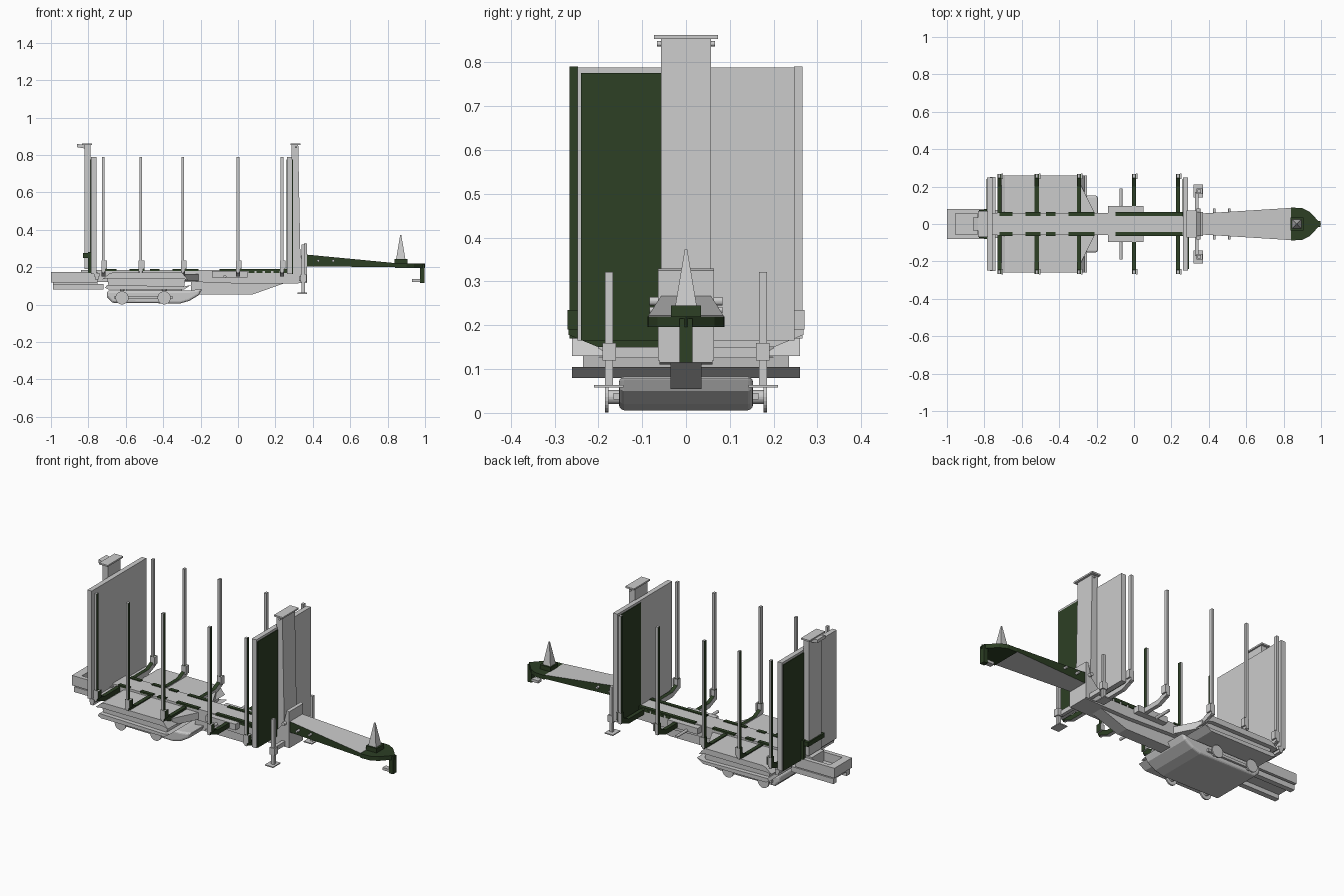
import bpy, bmesh, math
from mathutils import Vector

old = bpy.data.objects.get("Cube")
if old:
    bpy.data.objects.remove(old, do_unlink=True)


def material(name, rgb):
    m = bpy.data.materials.new(name)
    m.use_nodes = True
    m.diffuse_color = (*rgb, 1)
    bsdf = next(n for n in m.node_tree.nodes if n.type == 'BSDF_PRINCIPLED')
    bsdf.inputs["Base Color"].default_value = (*rgb, 1)
    return m


GREY = material("light grey", (0.6, 0.6, 0.6))
GREEN = material("dark green", (0.026, 0.05, 0.018))


def finish(name, bm, mat=GREY, rule=None):
    """Make an object; faces meeting the rule become green."""
    bmesh.ops.recalc_face_normals(bm, faces=bm.faces)
    me = bpy.data.meshes.new(name)
    me.materials.append(mat)
    if rule:
        me.materials.append(GREEN)
        for f in bm.faces:
            f.material_index = int(rule(f.normal, f.calc_center_median()))
    bm.to_mesh(me)
    bm.free()
    ob = bpy.data.objects.new(name, me)
    bpy.context.collection.objects.link(ob)
    return ob


def box(name, x, y, z, mat=GREY, rule=None):
    bm = bmesh.new()
    bmesh.ops.create_cube(bm, size=1)
    for v in bm.verts:
        v.co = [(r[0] + r[1]) / 2 + c * (r[1] - r[0]) for r, c in zip((x, y, z), v.co)]
    return finish(name, bm, mat, rule)


def prism(name, pts, axis, a, b, mat=GREY, rule=None):
    """Extrude a 2D profile along an axis: the profile uses the other two axes."""
    bm = bmesh.new()

    def place(p, d):
        return {'x': (d, *p), 'y': (p[0], d, p[1]), 'z': (*p, d)}[axis]
    lo = [bm.verts.new(place(p, a)) for p in pts]
    hi = [bm.verts.new(place(p, b)) for p in pts]
    n = len(pts)
    bm.faces.new(lo)
    bm.faces.new(hi)
    for i in range(n):
        bm.faces.new((lo[i], lo[(i + 1) % n], hi[(i + 1) % n], hi[i]))
    return finish(name, bm, mat, rule)


def cylinder(name, centre, r, depth, axis='y', mat=GREY, r2=None, sides=24):
    bm = bmesh.new()
    bmesh.ops.create_cone(bm, cap_ends=True, segments=sides, radius1=r,
                          radius2=r if r2 is None else r2, depth=depth)
    rot = {'x': (0, math.pi / 2, 0), 'y': (math.pi / 2, 0, 0), 'z': (0, 0, 0)}[axis]
    ob = finish(name, bm, mat)
    ob.location, ob.rotation_euler = centre, rot
    return ob


def both(s, a, b):
    return tuple(sorted((s * a, s * b)))


def side_rule(n, c):
    return n.x * c.y < -0.05 * abs(c.y)


# Chassis spine with a tapered keel
prism("spine", [(-0.75, 0.12), (-0.2, 0.12), (0.08, 0.11), (0.37, 0.115), (0.37, 0.185),
                (-0.75, 0.185)], 'y', -0.06, 0.06)
prism("keel", [(-0.25, 0.055), (0.08, 0.055), (0.25, 0.115), (-0.25, 0.125)], 'y', -0.035, 0.035)
for s in (-1, 1):
    for x0, x1 in ((-0.72, -0.65), (-0.58, -0.5), (-0.47, -0.42), (-0.35, -0.21), (-0.1, 0.26)):
        box("spine_top_strip", (x0, x1), both(s, 0.042, 0.063), (0.18, 0.19), GREEN)
    for i in range(5):
        x = 0.055 + i * 0.045
        box("spine_side_slot", (x, x + 0.032), both(s, 0.06, 0.064), (0.168, 0.182), GREEN)
    box("side_cabinet", (-0.14, 0.05), both(s, 0.06, 0.095), (0.145, 0.18))
    cylinder("cabinet_pin", (-0.07, s * 0.14, 0.15), 0.008, 0.1)

# Bolsters with upturned ends, sockets and stakes
BOLSTER = [(0, 0.15), (0.2, 0.15), (0.268, 0.178), (0.268, 0.235), (0.244, 0.235),
           (0.244, 0.2), (0.2, 0.178), (0, 0.178)]
for x in (-0.72, -0.52, -0.295, 0.0, 0.235):
    for s in (-1, 1):
        prism("bolster", [(s * y, z) for y, z in BOLSTER], 'x', x - 0.011, x + 0.011,
              rule=lambda n, c: n.z > 0.5 or side_rule(n, c))
        box("stake", (x - 0.007, x + 0.007), both(s, 0.247, 0.266), (0.17, 0.79), rule=side_rule)
        box("stake_clamp", (x + 0.011, x + 0.02), both(s, 0.24, 0.27), (0.19, 0.235), rule=side_rule)

# Bulkheads at both ends with coloured infill sheets
for name, x0, x1 in (("rear_bulkhead", -0.785, -0.757), ("front_bulkhead", 0.262, 0.29)):
    box(name, (x0, x1), (-0.248, 0.248), (0.165, 0.788))
    box(name + "_rear_sheet", (x0 - 0.004, x0), (0.04, 0.24), (0.165, 0.775), GREEN)
box("front_bulkhead_front_sheet", (0.29, 0.294), (-0.24, -0.04), (0.165, 0.775), GREEN)

# Front mast
prism("front_mast", [(0.285, 0.185), (0.335, 0.185), (0.322, 0.855), (0.285, 0.855)], 'y', -0.057, 0.057)
box("front_mast_cap", (0.28, 0.335), (-0.073, 0.073), (0.853, 0.862))
prism("front_mast_foot", [(0.29, 0.12), (0.37, 0.12), (0.37, 0.325), (0.355, 0.33), (0.335, 0.25),
                          (0.29, 0.2)], 'y', -0.064, 0.064)
for s in (-1, 1):
    cylinder("mast_pin", (0.31, s * 0.057, 0.842), 0.006, 0.018)
    cylinder("foot_pin", (0.345, s * 0.068, 0.255), 0.01, 0.03)

# Rear mast with overhanging head
box("rear_mast", (-0.822, -0.788), (-0.057, 0.057), (0.19, 0.855))
box("rear_mast_cap", (-0.835, -0.78), (-0.07, 0.07), (0.853, 0.862))
prism("rear_mast_head", [(-0.862, 0.86), (-0.82, 0.852), (-0.82, 0.835), (-0.862, 0.842)], 'y', -0.035, 0.035)
box("rear_mast_bracket", (-0.83, -0.786), (-0.075, 0.075), (0.25, 0.275), GREEN)
for s in (-1, 1):
    box("rear_mast_brace", (-0.803, -0.786), both(s, 0.06, 0.08), (0.17, 0.28), GREEN)

# Open rear tray
for s in (-1, 1):
    box("tray_wall", (-1.0, -0.75), both(s, 0.055, 0.08), (0.118, 0.175))
    box("tray_lower_rail", (-0.99, -0.72), both(s, 0.045, 0.075), (0.08, 0.11))
    box("rear_light", (-0.765, -0.745), both(s, 0.13, 0.25), (0.135, 0.16))
box("tray_floor", (-0.99, -0.75), (-0.06, 0.06), (0.105, 0.125))
box("tray_end", (-1.0, -0.955), (-0.06, 0.06), (0.118, 0.175))
box("tray_inner_block", (-0.84, -0.75), (-0.056, 0.056), (0.12, 0.185))
box("rear_crossbar", (-0.77, -0.74), (-0.25, 0.25), (0.15, 0.168))

# Wide running gear housing: deck, recessed body, lower lip
prism("housing_deck", [(-0.725, 0.135), (-0.69, 0.165), (-0.67, 0.172), (-0.3, 0.172), (-0.265, 0.13),
                       (-0.3, 0.14), (-0.69, 0.14)], 'y', -0.26, 0.26)
prism("housing_body", [(-0.69, 0.085), (-0.29, 0.085), (-0.28, 0.145), (-0.7, 0.145)], 'y', -0.235, 0.235)
prism("housing_lip", [(-0.71, 0.09), (-0.69, 0.08), (-0.29, 0.08), (-0.25, 0.105), (-0.29, 0.097),
                      (-0.7, 0.105)], 'y', -0.26, 0.26)
for s in (-1, 1):
    prism("housing_brace", [(-0.3, s * 0.06), (-0.3, s * 0.2), (-0.28, s * 0.2), (-0.21, s * 0.06)],
          'z', 0.125, 0.165)

# Belly pan with an upturned nose
pan = prism("belly_pan", [(-0.7, 0.04), (-0.67, 0.01), (-0.31, 0.006), (-0.26, 0.02), (-0.21, 0.05),
                          (-0.19, 0.085), (-0.26, 0.075), (-0.7, 0.075)], 'y', -0.153, 0.153)
bev = pan.modifiers.new("soft_edges", 'BEVEL')
bev.width, bev.segments, bev.limit_method, bev.angle_limit = 0.012, 3, 'ANGLE', math.radians(50)
box("pan_mount", (-0.6, -0.3), (-0.1, 0.1), (0.07, 0.09))

# Wheels, hubs and tandem arms
for s in (-1, 1):
    for x in (-0.62, -0.395):
        cylinder("wheel", (x, s * 0.181, 0.036), 0.035, 0.008)
        cylinder("hub", (x, s * 0.165, 0.036), 0.016, 0.036)
        cylinder("suspension_post", (x, s * 0.115, 0.08), 0.012, 0.05, 'z')
    box("tandem_arm", (-0.66, -0.35), both(s, 0.15, 0.165), (0.03, 0.045))

# Support legs with outriggers
box("leg_crossbeam", (0.325, 0.345), (-0.17, 0.17), (0.125, 0.15))
for s in (-1, 1):
    box("support_leg", (0.34, 0.358), both(s, 0.167, 0.185), (0.062, 0.322))
    box("leg_foot", (0.318, 0.37), both(s, 0.143, 0.21), (0.058, 0.064))
    box("leg_sleeve", (0.333, 0.365), both(s, 0.16, 0.19), (0.12, 0.16))

# Drawbar: tapering in height and widening forwards
bm = bmesh.new()
bmesh.ops.create_cube(bm, size=2)
for v in bm.verts:
    front = v.co.x > 0
    half = 0.086 if front else 0.056
    top, low = (0.222, 0.2) if front else (0.268, 0.205)
    v.co = Vector((0.84 if front else 0.36, v.co.y * half, top if v.co.z > 0 else low))
finish("drawbar", bm, rule=lambda n, c: abs(n.y) > 0.5)
for s in (-1, 1):
    for x in (0.43, 0.51):
        cylinder("drawbar_pin", (x, s * 0.068, 0.235), 0.007, 0.03)

# Pointed drawbar head, hook and marker cone
prism("drawbar_head", [(0.84, -0.088), (0.9, -0.085), (0.94, -0.065), (1.0, 0), (0.94, 0.065),
                       (0.9, 0.085), (0.84, 0.088)], 'z', 0.196, 0.22, GREEN)
box("hook_shank", (0.972, 0.997), (-0.015, 0.015), (0.115, 0.215), GREEN)
box("hook_toe", (0.93, 0.975), (-0.015, 0.015), (0.122, 0.137))
box("cone_base", (0.838, 0.905), (-0.034, 0.034), (0.22, 0.245), GREEN)
cone = cylinder("marker_cone", (0.87, 0, 0.308), 0.035, 0.13, 'z', r2=0.004, sides=4)
cone.rotation_euler.z = math.pi / 4
